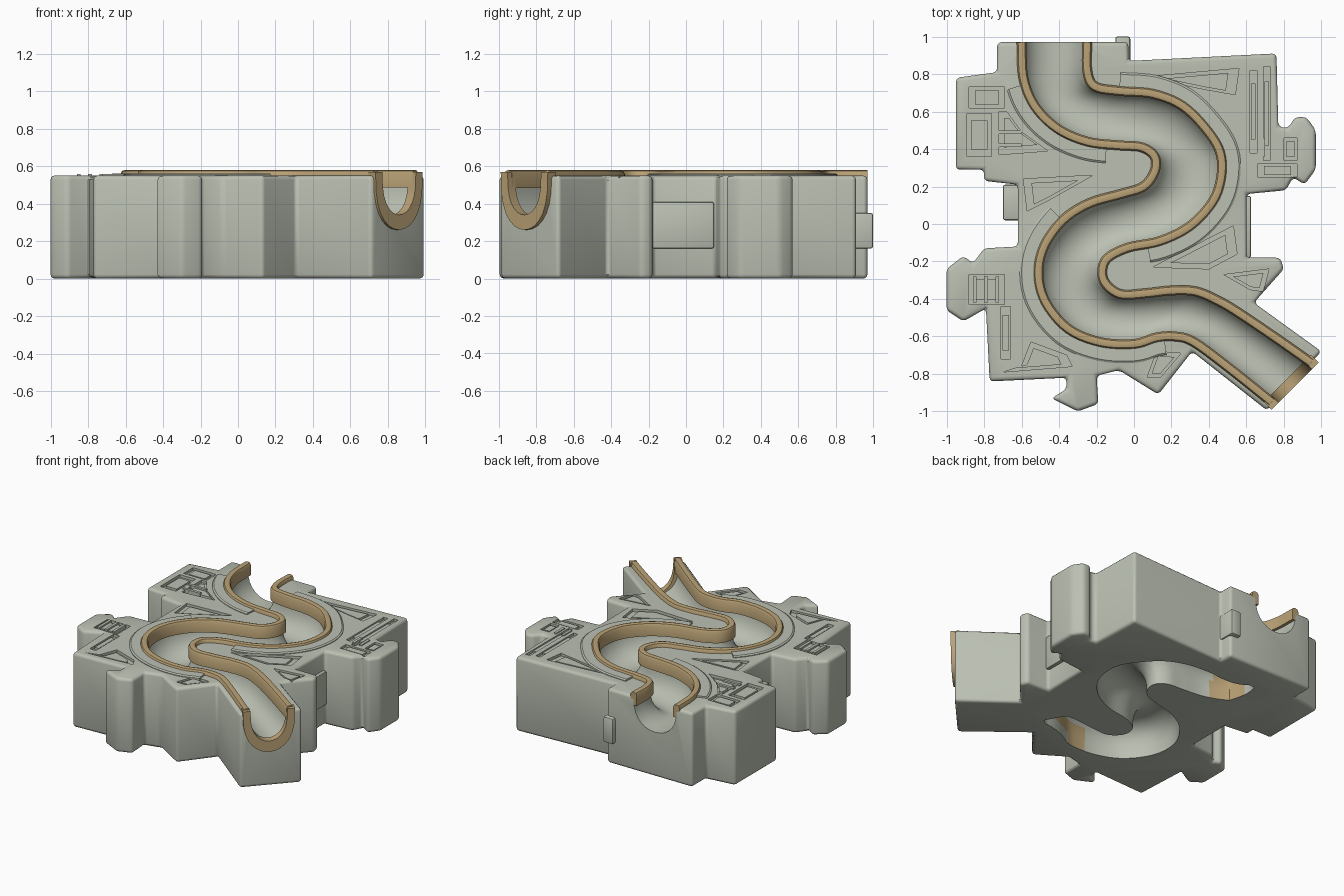
import bpy, bmesh
from math import sin, cos, pi
from mathutils import Vector

cube = bpy.data.objects.get("Cube")
if cube:
    bpy.data.objects.remove(cube, do_unlink=True)


def make_material(name, rgb):
    mat = bpy.data.materials.new(name)
    mat.use_nodes = True
    mat.diffuse_color = (*rgb, 1)
    mat.node_tree.nodes["Principled BSDF"].inputs["Base Color"].default_value = (*rgb, 1)
    return mat


stone = make_material("grey green stone", (0.50, 0.53, 0.45))
gold = make_material("dull gold", (0.49, 0.36, 0.18))


def finish(name, bm, mat):
    bmesh.ops.recalc_face_normals(bm, faces=bm.faces)
    mesh = bpy.data.meshes.new(name)
    bm.to_mesh(mesh)
    bm.free()
    mesh.materials.append(mat)
    obj = bpy.data.objects.new(name, mesh)
    bpy.context.scene.collection.objects.link(obj)
    return obj


def loft(name, rings, mat):
    """Skin a list of closed rings and cap both ends."""
    bm = bmesh.new()
    rows = [[bm.verts.new(p) for p in ring] for ring in rings]
    count = len(rows[0])
    for a, b in zip(rows, rows[1:]):
        for i in range(count):
            j = (i + 1) % count
            bm.faces.new((a[i], a[j], b[j], b[i]))
    bm.faces.new(rows[0])
    bm.faces.new(rows[-1])
    return finish(name, bm, mat)


def prisms(name, outlines, low, high, mat):
    """Extrude flat outlines between two heights."""
    bm = bmesh.new()
    for outline in outlines:
        face = bm.faces.new([bm.verts.new((x, y, low)) for x, y in outline])
        ext = bmesh.ops.extrude_face_region(bm, geom=[face])
        verts = [v for v in ext["geom"] if isinstance(v, bmesh.types.BMVert)]
        bmesh.ops.translate(bm, vec=(0, 0, high - low), verts=verts)
    return finish(name, bm, mat)


def rect(x0, y0, x1, y1):
    return [(x0, y0), (x1, y0), (x1, y1), (x0, y1)]


def bake(obj):
    graph = bpy.context.evaluated_depsgraph_get()
    mesh = bpy.data.meshes.new_from_object(obj.evaluated_get(graph))
    obj.modifiers.clear()
    obj.data = mesh


def bevel(obj, width, segments=2):
    mod = obj.modifiers.new("bevel", "BEVEL")
    mod.width, mod.segments = width, segments
    mod.limit_method, mod.angle_limit = "ANGLE", 0.35
    bake(obj)


def cut(obj, cutter):
    mod = obj.modifiers.new("cut", "BOOLEAN")
    mod.operation, mod.solver, mod.object = "DIFFERENCE", "EXACT", cutter
    bake(obj)
    bpy.data.objects.remove(cutter, do_unlink=True)


def smooth_path(points, steps=5):
    """Catmull-Rom curve through the points."""
    pts = [Vector(p) for p in points]
    pts = [2 * pts[0] - pts[1]] + pts + [2 * pts[-1] - pts[-2]]
    out = []
    for a, b, c, d in zip(pts, pts[1:], pts[2:], pts[3:]):
        for k in range(steps):
            t = k / steps
            out.append((2 * b + (c - a) * t + (2 * a - 5 * b + 4 * c - d) * t ** 2
                        + (3 * b - a - 3 * c + d) * t ** 3) / 2)
    return out + [pts[-2]]


def sweep(name, path, section, mat):
    """Sweep a section of (sideways, height) pairs along a flat path."""
    rings = []
    for i, p in enumerate(path):
        t = (path[min(i + 1, len(path) - 1)] - path[max(i - 1, 0)]).normalized()
        n = Vector((-t.y, t.x))
        rings.append([(*(p + n * s), z) for s, z in section])
    return loft(name, rings, mat)


# Paired points on the two banks of the winding channel
left_bank = [(-.6, .97), (-.59, .78), (-.53, .63), (-.41, .51), (-.25, .44), (-.08, .42),
             (.04, .41), (.11, .36), (.11, .28), (.05, .2), (-.07, .16), (-.24, .11),
             (-.38, .02), (-.48, -.12), (-.51, -.27), (-.47, -.42), (-.35, -.56), (-.18, -.63),
             (0, -.64), (.12, -.605), (.22, -.6), (.32, -.63), (.51, -.77), (.735, -.95)]
right_bank = [(-.25, .97), (-.25, .82), (-.21, .735), (-.08, .71), (.1, .695), (.26, .63),
              (.39, .5), (.46, .38), (.465, .25), (.42, .12), (.3, -.01), (.14, -.09),
              (-.03, -.125), (-.14, -.18), (-.17, -.25), (-.15, -.32), (-.07, -.375), (.06, -.37),
              (.2, -.355), (.33, -.36), (.45, -.41), (.56, -.475), (.76, -.61), (.945, -.74)]
left, right = smooth_path(left_bank), smooth_path(right_bank)
ANGLES = [pi * k / 14 for k in range(15)]


def trough(name, a_path, b_path, lip, drop, closing):
    rings = []
    for a, b in zip(a_path, b_path):
        ring = [(*a.lerp(b, (1 - cos(q)) / 2), lip - drop * max(sin(q), 0) ** .7) for q in ANGLES]
        rings.append(ring + [(*b, closing), (*a, closing)])
    return loft(name, rings, stone)


def extended(path):
    return [path[0] + (path[0] - path[1]) * 3] + path + [path[-1] + (path[-1] - path[-2]) * 3]


def pinched(path, other):
    """Narrow both ends of one bank towards the other."""
    last = len(path) - 1
    return [p.lerp(q, .44 * max(0, 1 - min(i, last - i) / 8))
            for i, (p, q) in enumerate(zip(path, other))]


# Main block
outline = [(-.73, .97), (-.03, .97), (-.03, .87), (.76, .91), (.77, .52), (.82, .51), (.86, .57),
           (.92, .57), (.97, .5), (.97, .29), (.91, .21), (.85, .25), (.81, .18), (.6, .16),
           (.6, -.18), (.78, -.18), (.8, -.24), (.64, -.42), (1, -.68), (.71, -.995),
           (.31, -.68), (.13, -.91), (-.08, -.78), (-.2, -.81), (-.19, -.96), (-.3, -1),
           (-.44, -.93), (-.36, -.88), (-.36, -.82), (-.77, -.84), (-.79, -.45), (-.91, -.52),
           (-1, -.46), (-1, -.24), (-.91, -.17), (-.86, -.21), (-.8, -.13), (-.62, -.12),
           (-.62, .21), (-.8, .23), (-.8, .29), (-.95, .29), (-.95, .78), (-.73, .81)]
block = prisms("stone_block", [outline], 0, .55, stone)
bevel(block, .022, 3)
cut(block, trough("channel_cutter", extended(left), extended(right), .56, .23, .8))
under_left, under_right = left[7:102], right[7:102]
cut(block, trough("underside_cutter", pinched(under_left, under_right),
                  pinched(under_right, under_left), 0, -.22, -.1))

# Sunken ornament panels in the top
panels = [
    [(.06, .785), (.56, .83), (.54, .69), (.37, .72)],
    rect(.62, .38, .655, .82), rect(.69, .34, .725, .84), rect(.66, .25, .87, .32),
    rect(.8, .34, .87, .46),
    rect(-.89, .36, -.76, .59), rect(-.88, .62, -.69, .73),
    [(-.72, .37), (-.46, .39), (-.6, .49), (-.68, .6), (-.72, .6)],
    [(-.59, .24), (-.22, .26), (-.45, .13), (-.57, .07)],
    [(.1, -.23), (.53, -.01), (.55, -.16), (.4, -.24)],
    [(.48, -.27), (.72, -.24), (.69, -.36), (.62, -.35)],
    rect(-.71, -.72, -.66, -.44), rect(-.88, -.43, -.69, -.27),
    [(-.7, -.79), (-.33, -.76), (-.36, -.7), (-.55, -.63), (-.6, -.76)],
    [(.07, -.82), (.12, -.68), (.25, -.69), (.14, -.82)],
]
cut(block, prisms("panel_cutter", panels, .53, .7, stone))

# Gold edging inside both ends of the underside groove
block.data.materials.clear()
for mat in (stone, gold):
    block.data.materials.append(mat)
for face in block.data.polygons:
    c = face.center
    at_end = c.y - c.x > .75 and c.y > .4 or (c.y < -.4 and c.x > -.1)
    in_groove = .025 < c.z < .17 and face.normal.z < -.03
    face.material_index = int(at_end and in_groove)

# Raised inlays: smaller copies of the panels, so each reads as a frame groove
inlays = []
for shape in panels:
    mid = sum((Vector(p) for p in shape), Vector((0, 0))) / len(shape)
    inlays.append([mid.lerp(Vector(p), .68) for p in shape])
inlay = prisms("panel_inlays", inlays, .52, .545, stone)

# Bars across the connector pads
bars = [rect(.68 + k * .06, .36, .7 + k * .06, .46) for k in range(2)]
bars += [rect(-.86 + k * .06, -.42, -.84 + k * .06, -.28) for k in range(3)]
bars += [rect(-.74, .41 + k * .07, -.6, .43 + k * .07) for k in range(2)]
pad_bars = prisms("pad_bars", bars, .52, .557, stone)

# Joint lugs on the side walls
lugs = prisms("side_lugs", [rect(.5, -.18, .625, .15), rect(-.7, .02, -.55, .21)], .16, .41, stone)
back_lug = prisms("back_lug", [rect(-.1, .8, -.02, 1)], .16, .35, stone)
for lug in (lugs, back_lug):
    bevel(lug, .012)

# Gold rims along both banks
rim_section = [(-.026, .485), (-.026, .56), (-.018, .575), (0, .58), (.018, .575),
               (.026, .56), (.026, .485)]
rims = [sweep("left_rim", left, rim_section, gold), sweep("right_rim", right, rim_section, gold)]


# Stone borders following the outer bends
def border(name, path, side):
    section = [(side * s, z) for s, z in
               [(.02, .53), (.02, .562), (.09, .562), (.1, .555), (.1, .53)]]
    return sweep(name, path, section, stone)


borders = [border("right_bend_border", right[15:58], 1), border("left_bend_border", left[60:98], -1),
           border("back_bend_border", left[6:24], -1)]

# Gold collar around the spout mouth
centre = (left[-1] + right[-1]) / 2
half = (right[-1] - left[-1]) / 2
out = Vector((half.y, -half.x)).normalized()
rings = []
for q in ANGLES:
    dip = max(sin(q), 0) ** .7
    ring = []
    for grow, drop, push in ((.85, .23, -.03), (1.2, .31, -.03), (1.2, .31, .028), (.85, .23, .028)):
        ring.append((*(centre - half * cos(q) * grow + out * push), .57 - drop * dip))
    rings.append(ring)
collar = loft("spout_collar", rings, gold)

# Soft shading with sharp creases kept
bpy.ops.object.select_all(action="DESELECT")
for obj in [block, inlay, pad_bars, lugs, back_lug, collar, *rims, *borders]:
    obj.select_set(True)
bpy.context.view_layer.objects.active = block
bpy.ops.object.shade_smooth_by_angle(angle=.6)
